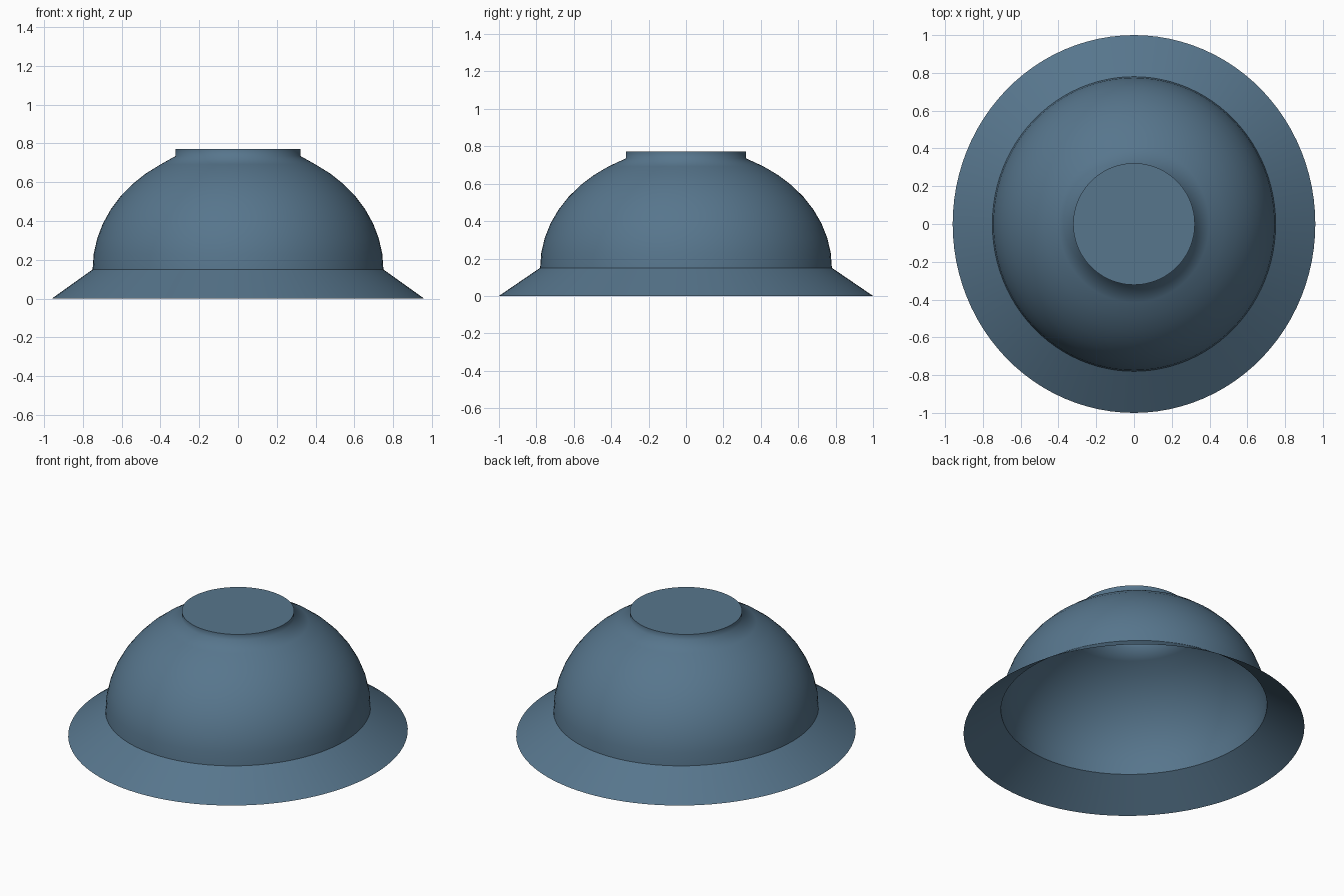
import bpy, bmesh, math

if "Cube" in bpy.data.objects:
    bpy.data.objects.remove(bpy.data.objects["Cube"])

SEG = 96

mat = bpy.data.materials.new("slate blue")
mat.diffuse_color = (0.095, 0.18, 0.265, 1)
mat.use_nodes = True
mat.node_tree.nodes["Principled BSDF"].inputs["Base Color"].default_value = mat.diffuse_color


def lathe(name, rings, sharp=(), cap=False):
    """Thin oval shell through rings of (x radius, y radius, z)."""
    bm = bmesh.new()
    loops = []
    for rx, ry, z in rings:
        loops.append([bm.verts.new((rx * math.cos(2 * math.pi * i / SEG),
                                    ry * math.sin(2 * math.pi * i / SEG), z))
                      for i in range(SEG)])
    for lo, hi in zip(loops, loops[1:]):
        for i in range(SEG):
            j = (i + 1) % SEG
            bm.faces.new((lo[i], lo[j], hi[j], hi[i]))
    if cap:
        bm.faces.new(loops[-1])
    for f in bm.faces:
        f.smooth = len(f.verts) == 4
    for k in sharp:
        for i in range(SEG):
            bm.edges.get((loops[k][i], loops[k][(i + 1) % SEG])).smooth = False
    mesh = bpy.data.meshes.new(name)
    bm.to_mesh(mesh)
    bm.free()
    mesh.materials.append(mat)
    ob = bpy.data.objects.new(name, mesh)
    bpy.context.collection.objects.link(ob)
    return ob


# Flared conical brim
lathe("brim", [(0.96, 1.0, 0.0), (0.75, 0.78, 0.15)])

# Rounded dome with a short straight neck and flat disc on top
dome = []
STEPS = 9
END = math.acos(0.42)
for k in range(STEPS):
    a = END * k / STEPS
    dome.append((0.75 * math.cos(a), 0.78 * math.cos(a), 0.15 + 0.64 * math.sin(a)))
dome += [(0.322, 0.322, 0.735), (0.322, 0.322, 0.772)]
lathe("dome_and_top_disc", dome, sharp=[len(dome) - 1], cap=True)
